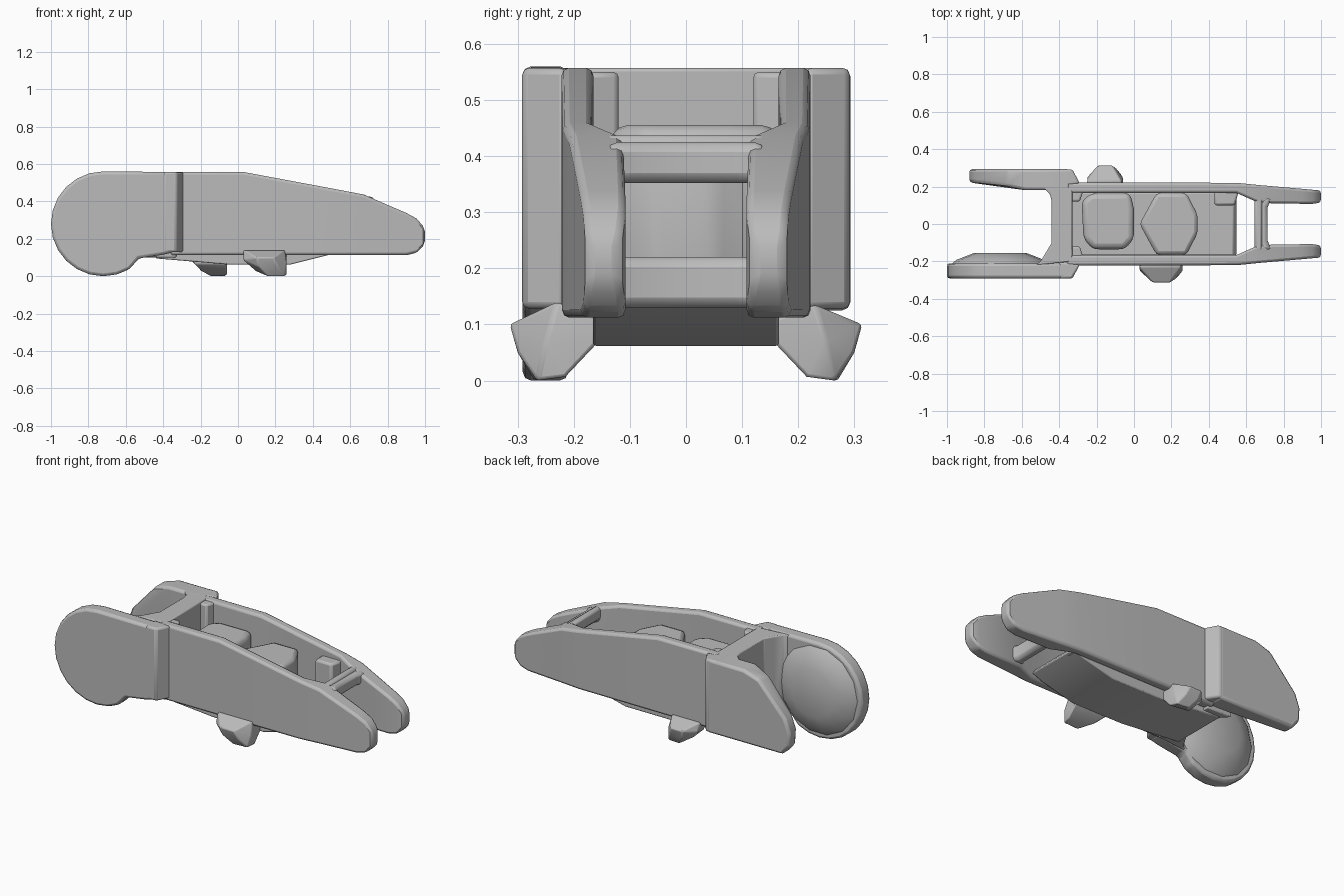
import bpy, bmesh, math

if "Cube" in bpy.data.objects:
    bpy.data.objects.remove(bpy.data.objects["Cube"])

grey = bpy.data.materials.new("light grey")
grey.diffuse_color = (0.5, 0.5, 0.5, 1)
grey.use_nodes = True
grey.node_tree.nodes["Principled BSDF"].inputs["Base Color"].default_value = grey.diffuse_color


def finish(name, bm, bevel=0.0, segments=2):
    bmesh.ops.recalc_face_normals(bm, faces=bm.faces)
    me = bpy.data.meshes.new(name)
    bm.to_mesh(me)
    bm.free()
    ob = bpy.data.objects.new(name, me)
    bpy.context.collection.objects.link(ob)
    me.materials.append(grey)
    if bevel:
        mod = ob.modifiers.new("rounded edges", 'BEVEL')
        mod.width = bevel
        mod.segments = segments
        mod.angle_limit = math.radians(25)
    bpy.ops.object.select_all(action='DESELECT')
    ob.select_set(True)
    bpy.context.view_layer.objects.active = ob
    bpy.ops.object.shade_smooth_by_angle(angle=math.radians(30))
    return ob


def prism(name, outline, lo, hi, axis, bevel=0.0, segments=2):
    """Extrude an outline along y (outline is x,z) or z (outline is x,y)."""
    bm = bmesh.new()
    put = (lambda a, b, t: (a, t, b)) if axis == 'y' else (lambda a, b, t: (a, b, t))
    r0 = [bm.verts.new(put(a, b, lo)) for a, b in outline]
    r1 = [bm.verts.new(put(a, b, hi)) for a, b in outline]
    bm.faces.new(r0)
    bm.faces.new(r1)
    n = len(outline)
    for i in range(n):
        j = (i + 1) % n
        bm.faces.new((r0[i], r0[j], r1[j], r1[i]))
    return finish(name, bm, bevel, segments)


def hull(name, points, bevel=0.0, segments=2):
    bm = bmesh.new()
    for p in points:
        bm.verts.new(p)
    bmesh.ops.convex_hull(bm, input=bm.verts)
    loose = [v for v in bm.verts if not v.link_faces]
    bmesh.ops.delete(bm, geom=loose, context='VERTS')
    bmesh.ops.dissolve_limit(bm, angle_limit=0.02, verts=bm.verts, edges=bm.edges)
    return finish(name, bm, bevel, segments)


def side_panel(name, s):
    # stations: x, bottom, top, inner y, outer y
    st = [(-0.36, .112, .557, .165, .222), (.03, .112, .557, .165, .222),
          (.55, .112, .46, .165, .220), (.67, .112, .437, .112, .208),
          (.90, .112, .338, .108, .188), (.955, .125, .308, .108, .183),
          (.988, .158, .270, .113, .180), (1.0, .190, .237, .120, .175)]
    bm = bmesh.new()
    rings = [[bm.verts.new((x, s * y, z)) for y, z in
              ((a, b), (o, b), (o, t), (a, t))] for x, b, t, a, o in st]
    for p, q in zip(rings, rings[1:]):
        for i in range(4):
            j = (i + 1) % 4
            bm.faces.new((p[i], p[j], q[j], q[i]))
    bm.faces.new(rings[0])
    bm.faces.new(rings[-1])
    finish(name, bm, 0.018)


# long side panels
side_panel("front_side_panel", -1)
side_panel("back_side_panel", 1)

# large round-ended rear panel on the front side
arc = [(-.72 + .28 * math.cos(math.radians(a)), .28 + .28 * math.sin(math.radians(a)))
       for a in range(90, 301, 15)]
disc = [(-.34, .13), (-.34, .557)] + arc + [(-.53, .095), (-.40, .115)]
prism("round_rear_panel", disc, -.291, -.21, 'y', 0.015)

# domed inner face of the round panel
dome = []
for r, y in ((.268, -.22), (.235, -.192), (.14, -.155)):
    dome += [(-.715 + r * math.cos(i * math.tau / 14), y, .283 + r * math.sin(i * math.tau / 14))
             for i in range(14)]
hull("inner_dome", dome)

# tapered rear panel on the back side
tail = [(-.34, .125), (-.34, .557), (-.58, .557), (-.68, .525), (-.85, .34),
        (-.88, .26), (-.875, .18), (-.83, .125)]
pts = [(x, .293, z) for x, z in tail]
pts += [(x, .222 if x < -.8 else .205 if x < -.6 else .18, z) for x, z in tail]
hull("tapered_rear_panel", pts, 0.015)

# slanted steps between rear panels and side panels
for s, label in ((-1, "front"), (1, "back")):
    hull(label + "_slanted_step",
         [(x, s * y, z) for x, y in ((-.40, .292), (-.33, .292), (-.288, .215), (-.40, .2))
          for z in (.128, .557)], 0.012)

# rear cross wall with flared ends, plus its inside corners
wall = [(-.33, -.2), (-.33, .2), (-.49, .2), (-.45, .16), (-.44, .12),
        (-.44, -.10), (-.47, -.15), (-.50, -.20), (-.53, -.22)]
prism("rear_wall", wall, .10, .557, 'z', 0.006)
for s, label in ((-1, "front"), (1, "back")):
    prism(label + "_corner_post", [(-.34, s * .12), (-.29, s * .12), (-.27, s * .18), (-.34, s * .18)],
          .12, .55, 'z', 0.01)

# belly plate under the frame
belly = [(-.44, .095), (-.05, .062), (.28, .062), (.48, .112), (.55, .14), (.53, .17), (-.44, .17)]
prism("belly", belly, -.166, .166, 'y', 0.006)

# front tie bars, narrower in the middle
spool = [(.64, -.14), (.66, -.09), (.66, .09), (.64, .14), (.735, .14), (.715, .09), (.715, -.09), (.735, -.14)]
prism("upper_tie_bar", spool, .352, .425, 'z', 0.018)
prism("upper_tie_cap", [(.645, -.16), (.645, .16), (.685, .14), (.685, -.14)], .37, .437, 'z', 0.012)
prism("lower_tie_bar", spool, .13, .22, 'z', 0.018)

# inner stop block on the back panel
prism("stop_block", [(.43, .10), (.54, .10), (.56, .18), (.43, .18)], .13, .43, 'z', 0.012)

# two inner blocks
six = [(.03, 0), (.12, .165), (.28, .165), (.34, .05), (.34, -.05), (.28, -.165), (.12, -.165)]
prism("six_sided_block", six, .09, .43, 'z', 0.02)
box = [(-.28, .12), (-.23, .165), (-.02, .165), (.0, .08), (.0, -.08), (-.05, -.135), (-.22, -.135), (-.27, -.08)]
prism("rounded_block", box, .09, .455, 'z', 0.03, 3)


# feet splayed out below each side
def foot(name, s, x0, x1, top):
    w = x1 - x0
    p = [(.0, .16, .11), (1, .16, .11), (.1, .16, .065), (1, .16, .065),
         (.0, .23, top), (.95, .23, top), (.3, .314, .10), (.7, .314, .10),
         (.0, .25, .085), (1, .25, .07), (.35, .30, .05), (.8, .30, .05),
         (.3, .21, .025), (1, .215, .006), (.55, .27, .0), (.95, .265, .0)]
    hull(name, [(x0 + u * w, s * y, z) for u, y, z in p], 0.006)


foot("front_foot", -1, .03, .26, .14)
foot("back_foot", 1, -.25, -.06, .135)
